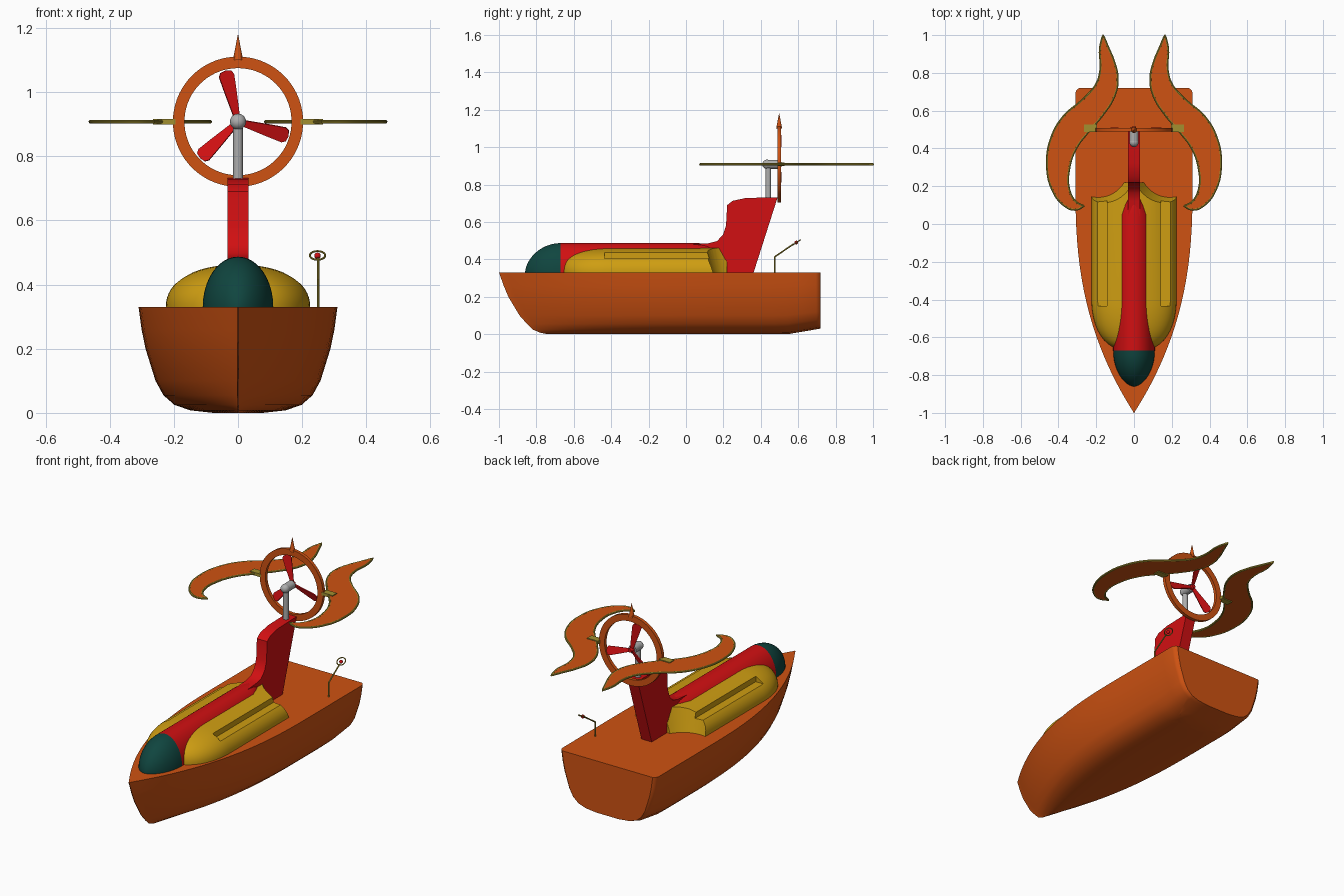
import bpy, bmesh, math
from math import sin, cos, pi, radians
from mathutils import Matrix, Vector

cube = bpy.data.objects.get("Cube")
if cube:
    bpy.data.objects.remove(cube, do_unlink=True)


def material(name, *rgb):
    m = bpy.data.materials.new(name)
    m.use_nodes = True
    m.diffuse_color = (*rgb, 1)
    m.node_tree.nodes["Principled BSDF"].inputs["Base Color"].default_value = (*rgb, 1)
    return m


ORANGE = material("orange", 0.62, 0.085, 0.006)
YELLOW = material("golden yellow", 0.62, 0.34, 0.006)
RED = material("red", 0.64, 0.005, 0.006)
GREEN = material("dark green", 0.005, 0.06, 0.05)
SILVER = material("silver", 0.42, 0.42, 0.42)
OLIVE = material("olive gold", 0.36, 0.28, 0.03)
made = []


def finish(name, bm, mat, matrix=None):
    if matrix:
        bm.transform(matrix)
    bmesh.ops.recalc_face_normals(bm, faces=bm.faces[:])
    mesh = bpy.data.meshes.new(name)
    bm.to_mesh(mesh)
    bm.free()
    ob = bpy.data.objects.new(name, mesh)
    bpy.context.collection.objects.link(ob)
    if mat:
        mesh.materials.append(mat)
        made.append(ob)
    return ob


def loft(name, rings, mat, closed=False):
    """Bridge a row of equal point rings, capping the ends unless closed."""
    bm = bmesh.new()
    rows = [[bm.verts.new(p) for p in ring] for ring in rings]
    n = len(rows[0])
    pairs = list(zip(rows, rows[1:])) + ([(rows[-1], rows[0])] if closed else [])
    for a, b in pairs:
        for i in range(n):
            j = (i + 1) % n
            bm.faces.new((a[i], a[j], b[j], b[i]))
    if not closed:
        bm.faces.new(rows[0])
        bm.faces.new(rows[-1])
    return finish(name, bm, mat)


def cone(name, mat, r1, r2, a, b, segs=32):
    """Cone or cylinder between points a and b."""
    a, b = Vector(a), Vector(b)
    bm = bmesh.new()
    bmesh.ops.create_cone(bm, cap_ends=True, segments=segs, radius1=r1,
                          radius2=r2, depth=(b - a).length)
    turn = (b - a).to_track_quat('Z', 'Y').to_matrix().to_4x4()
    return finish(name, bm, mat, Matrix.Translation((a + b) / 2) @ turn)


def ball(name, mat, r, at):
    bm = bmesh.new()
    bmesh.ops.create_uvsphere(bm, u_segments=24, v_segments=14, radius=r)
    return finish(name, bm, mat, Matrix.Translation(at))


def box(name, mat, low, high):
    low, high = Vector(low), Vector(high)
    bm = bmesh.new()
    bmesh.ops.create_cube(bm, size=1)
    return finish(name, bm, mat, Matrix.Translation((low + high) / 2)
                  @ Matrix.Diagonal((*(high - low), 1)))


def prism(name, mat, pts, place, t):
    """Extrude an outline symmetrically by half thickness t."""
    return loft(name, [[place(a, b, s) for a, b in pts] for s in (-t, t)], mat)


def bake(ob):
    """Replace an object's data by its evaluated mesh."""
    dg = bpy.context.evaluated_depsgraph_get()
    mesh = bpy.data.meshes.new_from_object(ob.evaluated_get(dg))
    ob.modifiers.clear()
    return mesh


def cut(ob, *cutters):
    for c in cutters:
        mod = ob.modifiers.new("cut", 'BOOLEAN')
        mod.operation, mod.solver, mod.object = 'DIFFERENCE', 'EXACT', c
        ob.data = bake(ob)
        bpy.data.objects.remove(c, do_unlink=True)


# Hull: levels are (height, width factor, bow position)
DECK = 0.33
LEVELS = [(DECK, 1, -1), (0.26, .97, -.975), (0.2, .93, -.95), (0.1, .83, -.89), (0.055, .75, -.85),
          (0.025, .64, -.82), (0.008, .48, -.78), (0, .25, -.74)]


def hull_ring(t):
    u = min(1, t * 1.72 / 1.2)
    half = max(.002, .31 * (1 - (1 - u) ** 2.5))
    half -= .02 * max(0, (t - .985) / .015) ** 2
    side = []
    for z, w, bow in LEVELS:
        lift = .03 * max(0, (t - .88) / .12) * (1 - z / DECK)
        side.append((half * w, bow + (.72 - bow) * t, z + lift))
    return side + [(-x, y, z) for x, y, z in reversed(side)]


steps = [(i / 28) ** 1.4 * .985 for i in range(29)] + [.992, .997, 1]
hull = loft("hull", [hull_ring(t) for t in steps], ORANGE)
cut(hull, cone("stern_cutter", None, .158, .267, (0, .67, -.05), (0, .67, .4), 64))


# Domed bodies on the deck: stations are (y, half width, height)
def dome(name, mat, stations, power=2.0, n=32):
    def ring(y, w, h):
        pts = []
        for i in range(n + 1):
            c, s = cos(pi * i / n), sin(pi * i / n)
            pts.append((math.copysign(abs(c) ** (2 / power), c) * w, y,
                        DECK + h * max(0, s) ** (2 / power)))
        return pts + [(-w, y, DECK - .01), (w, y, DECK - .01)][::-1][::-1]
    return loft(name, [ring(*s) for s in stations], mat)


arc = [i / 12 * pi / 2 for i in range(13)]
dome("nose_cone", GREEN, [(-.67 - .19 * sin(a), .11 * max(.03, cos(a)) ** 1.15,
                           .157 * max(.03, cos(a)) ** 1.15) for a in arc])
dome("fuselage", RED, [(-.67, .11, .157), (.05, .11, .157), (.1, .085, .155),
                       (.15, .05, .15), (.2, .03, .14)])
pods = dome("side_pods", YELLOW,
            [(-.4 - .27 * sin(a), .225 * max(.1, cos(a)) ** .7,
              .132 * max(.1, cos(a)) ** .6) for a in reversed(arc)] + [(.22, .225, .132)], 2.2)
for s in (-1, 1):
    xs = sorted((s * .143, s * .192))
    cut(pods, box("groove_cutter", None, (xs[0], -.435, .405), (xs[1], .3, .5)),
        cone("scoop_cutter", None, .15, .243, (s * .19, .3, .3), (s * .19, .3, .6), 48))

# Tail fin
prism("tail_fin", RED,
      [(0, .34), (0, .478), (.12, .486), (.165, .497), (.197, .53), (.214, .58), (.22, .69),
       (.25, .713), (.32, .728), (.49, .732), (.36, .325), (.2, .325)],
      lambda y, z, s: (s, y, z), .033)

# Mast, motor and propeller
AXIS = .908
cone("mast", SILVER, .015, .015, (0, .44, .72), (0, .44, AXIS))
cone("motor", SILVER, .024, .024, (0, .435, AXIS), (0, .492, AXIS))
ball("motor_cap", SILVER, .025, (0, .433, AXIS))
cone("propeller_hub", RED, .016, .01, (0, .49, AXIS), (0, .515, AXIS))
edge = [(.01, .009), (.1, .02), (.148, .025), (.16, .018)]
outline = edge + [(.164, 0)] + [(x, -w) for x, w in reversed(edge)]
for k in range(3):
    m = (Matrix.Translation((0, .5, AXIS)) @ Matrix.Rotation(-radians(104 + 120 * k), 4, 'Y')
         @ Matrix.Rotation(radians(20), 4, 'X'))
    prism("propeller_blade", RED, outline, lambda x, w, s: m @ Vector((x, s, w)), .003)


# Guard ring with its spike
def ring_section(a):
    return [(r * cos(a), y, AXIS + r * sin(a))
            for r, y in ((.167, .489), (.203, .489), (.203, .508), (.167, .508))]


loft("guard_ring", [ring_section(2 * pi * i / 72) for i in range(72)], ORANGE, True)
cone("ring_spike", ORANGE, .016, .0005, (0, .498, 1.1), (0, .498, 1.18), 12)

# Curved side wings with a raised rim
WING = [(.164, 1.0), (.18, .926), (.177, .82), (.2, .74), (.27, .66), (.376, .566), (.44, .45),
        (.46, .32), (.434, .185), (.365, .095), (.312, .076), (.265, .095), (.307, .116),
        (.344, .185), (.344, .29), (.307, .4), (.243, .487), (.164, .58), (.103, .68),
        (.087, .77), (.106, .86), (.138, .937)]


def wing_part(name, mat, side, rim):
    cu = bpy.data.curves.new(name, 'CURVE')
    cu.dimensions = '3D' if rim else '2D'
    cu.resolution_u = 6
    if rim:
        cu.bevel_depth, cu.bevel_resolution = .006, 2
    else:
        cu.fill_mode, cu.extrude = 'BOTH', .004
    sp = cu.splines.new('BEZIER')
    sp.bezier_points.add(len(WING) - 1)
    sp.use_cyclic_u = True
    for i, (bp, (x, y)) in enumerate(zip(sp.bezier_points, WING)):
        bp.co = (side * x, y, 0)
        bp.handle_left_type = bp.handle_right_type = 'VECTOR' if i in (0, 11) else 'AUTO'
    tmp = bpy.data.objects.new(name + "_path", cu)
    bpy.context.collection.objects.link(tmp)
    bpy.context.view_layer.update()
    dg = bpy.context.evaluated_depsgraph_get()
    bm = bmesh.new()
    bm.from_mesh(bpy.data.meshes.new_from_object(tmp.evaluated_get(dg)))
    bpy.data.objects.remove(tmp, do_unlink=True)
    bmesh.ops.remove_doubles(bm, verts=bm.verts[:], dist=.0002)
    finish(name, bm, mat, Matrix.Translation((0, 0, AXIS)))


for side, label in ((1, "left"), (-1, "right")):
    wing_part(label + "_wing", ORANGE, side, False)
    wing_part(label + "_wing_rim", OLIVE, side, True)
    xs = sorted((side * .195, side * .265))
    box(label + "_wing_bracket", OLIVE, (xs[0], .488, AXIS - .009), (xs[1], .527, AXIS + .009))

# Antenna with a small hoop
cone("antenna_post", OLIVE, .004, .004, (.25, .475, .325), (.25, .475, .416), 10)
cone("antenna_arm", OLIVE, .004, .004, (.25, .475, .414), (.25, .575, .482), 10)
tilt = Matrix.Translation((.248, .592, .491)) @ Matrix.Rotation(radians(34), 4, 'X')
loft("antenna_hoop", [[tilt @ Vector(((.024 + .003 * cos(b)) * cos(a),
                                      (.024 + .003 * cos(b)) * sin(a), .003 * sin(b)))
                       for b in (i * pi / 4 for i in range(8))]
                      for a in (j * pi / 14 for j in range(28))], OLIVE, True)
ball("antenna_bead", RED, .01, (.248, .59, .49))

# Smooth shading with sharp edges kept
bpy.ops.object.select_all(action='DESELECT')
for ob in made:
    ob.select_set(True)
bpy.context.view_layer.objects.active = made[0]
bpy.ops.object.shade_smooth_by_angle(angle=radians(35))
